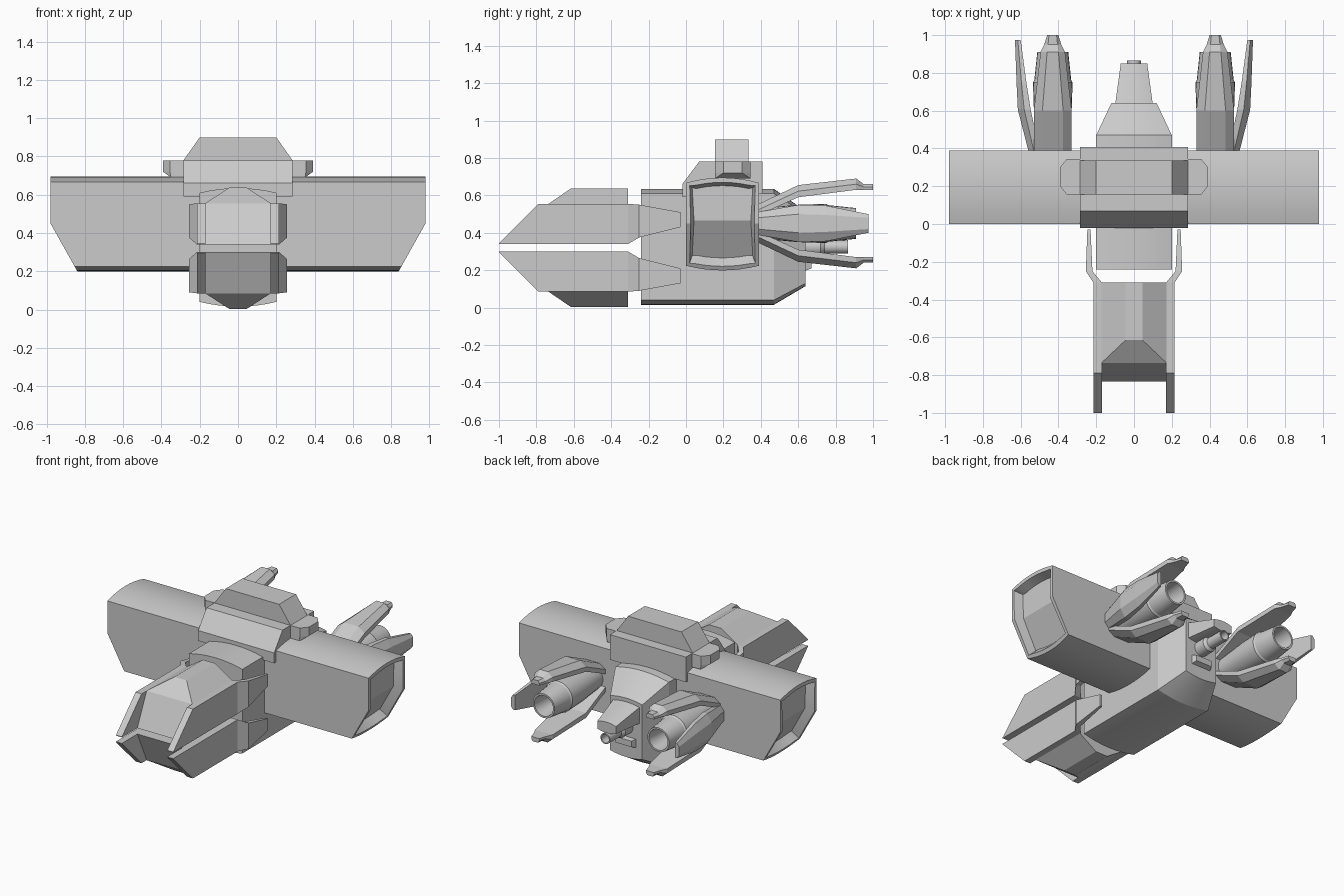
import bpy, bmesh, math
from mathutils import Matrix, Vector

cube = bpy.data.objects.get("Cube")
if cube:
    bpy.data.objects.remove(cube)

GREY = (0.6, 0.6, 0.6, 1)
hull_grey = bpy.data.materials.new("hull_grey")
hull_grey.use_nodes = True
hull_grey.diffuse_color = GREY
hull_grey.node_tree.nodes["Principled BSDF"].inputs["Base Color"].default_value = GREY


def finish(name, bm, smooth=True):
    bmesh.ops.recalc_face_normals(bm, faces=bm.faces)
    mesh = bpy.data.meshes.new(name)
    bm.to_mesh(mesh)
    bm.free()
    mesh.materials.append(hull_grey)
    ob = bpy.data.objects.new(name, mesh)
    bpy.context.collection.objects.link(ob)
    if smooth:
        bpy.ops.object.select_all(action='DESELECT')
        ob.select_set(True)
        bpy.context.view_layer.objects.active = ob
        bpy.ops.object.shade_smooth_by_angle(angle=math.radians(20))
    return ob


def loft(name, rings, matrix=None, caps=True, smooth=False):
    """Skin a row of closed rings that share a point count."""
    bm = bmesh.new()
    rows = [[bm.verts.new(p) for p in ring] for ring in rings]
    n = len(rows[0])
    for a, b in zip(rows, rows[1:]):
        for i in range(n):
            j = (i + 1) % n
            bm.faces.new((a[i], a[j], b[j], b[i]))
    if caps:
        bm.faces.new(rows[0])
        bm.faces.new(rows[-1])
    if matrix:
        bm.transform(matrix)
    return finish(name, bm, smooth)


def hull(name, points):
    """Convex block around a few corner points."""
    bm = bmesh.new()
    for p in points:
        bm.verts.new(p)
    bmesh.ops.convex_hull(bm, input=bm.verts)
    bmesh.ops.dissolve_limit(bm, angle_limit=0.01, verts=bm.verts, edges=bm.edges)
    return finish(name, bm, False)


def both(points):
    return [(s * x, y, z) for x, y, z in points for s in (-1, 1)]


def arc(half, z_edge, z_mid, n=8):
    """Shallow bow from -half to +half."""
    return [(half * t, z_edge + (z_mid - z_edge) * (1 - t * t))
            for t in (2 * i / n - 1 for i in range(n + 1))]


def bowed(half, lo, hi, bow):
    return arc(half, hi, hi + bow) + arc(half, lo, lo - bow)[::-1]


# Wing: bowed box with cut lower corners and recessed ends
MID = 0.45
top = arc(0.195, 0.667, 0.695)
bottom = arc(0.195, 0.224, 0.199)[::-1]
section = top + [(0.195, MID)] + bottom + [(-0.195, MID)]
bm = bmesh.new()
ends = []
for s in (-1, 1):
    ends.append([bm.verts.new((s * (0.98 - max(0, MID - z) * 0.56), y + 0.195, z))
                 for y, z in section])
count, nt = len(section), len(top)
for i in range(count):
    j = (i + 1) % count
    bm.faces.new((ends[0][i], ends[0][j], ends[1][j], ends[1][i]))
caps = []
for e in ends:
    caps.append(bm.faces.new(e[:nt + 1] + [e[-1]]))
    caps.append(bm.faces.new(e[nt:]))
bmesh.ops.recalc_face_normals(bm, faces=bm.faces)
bmesh.ops.inset_region(bm, faces=caps, thickness=0.025, depth=0)
bmesh.ops.inset_region(bm, faces=caps, thickness=0.018, depth=-0.06)
finish("wing", bm)

# Central body with tapered stern
body_rows = [(-0.24, 0.2, 0.04, 0.61, 0.025), (0.47, 0.2, 0.04, 0.61, 0.025),
             (0.64, 0.12, 0.13, 0.5, 0.015)]
loft("body", [[(x, y, z) for x, z in bowed(w, lo, hi, b)]
              for y, w, lo, hi, b in body_rows], smooth=True)

# Stern hoods and small tail nozzle
loft("tail_hood", [[(x, y, z) for x, z in bowed(w, lo, hi, 0.012)]
                   for y, w, lo, hi in [(0.63, 0.1, 0.37, 0.48), (0.85, 0.07, 0.37, 0.42)]],
     smooth=True)
hull("tail_lower_hood", both([(0.08, 0.62, 0.19), (0.08, 0.62, 0.26),
                              (0.06, 0.67, 0.21), (0.06, 0.67, 0.25)]))


def nozzle(name, profile, x, z, n=24):
    rings = [[(x + r * math.cos(math.tau * i / n), y, z + r * math.sin(math.tau * i / n))
              for i in range(n)] for y, r in profile]
    return loft(name, rings, smooth=True)


nozzle("tail_nozzle", [(0.62, 0.05), (0.72, 0.05), (0.74, 0.036), (0.865, 0.036),
                       (0.865, 0.028), (0.78, 0.024)], 0, 0.325)

# Dorsal housing, raised cap and side pods
hull("dorsal_housing", both([(0.285, -0.02, 0.59), (0.285, -0.02, 0.66), (0.285, 0.07, 0.78),
                             (0.285, 0.408, 0.78), (0.285, 0.408, 0.61)]))
hull("dorsal_cap", both([(0.285, y, 0.78) for y in (0.155, 0.335)] +
                        [(0.2, y, 0.9) for y in (0.155, 0.335)]))
for s, side in ((1, "left"), (-1, "right")):
    pod = [(0.27, 0.155), (0.355, 0.155), (0.392, 0.2), (0.392, 0.3), (0.355, 0.345), (0.27, 0.345)]
    hull("dorsal_pod_" + side,
         [(s * x, y, z) for x, y in pod for z in (0.72, 0.78)] +
         [(s * min(x, 0.35), y, 0.69) for x, y in pod])

# Nose: upper and lower halves mirrored about a gap, with side plates and arms
plate_rows = [(-1, 0.34, 0.344, 0.17, 0.215), (-0.79, 0.34, 0.555, 0.17, 0.215),
              (-0.31, 0.34, 0.555, 0.17, 0.215), (-0.25, 0.375, 0.55, 0.22, 0.255),
              (-0.03, 0.43, 0.51, 0.23, 0.247)]
for level, flip in (("upper", 1), ("lower", -1)):
    def fz(z):
        return 0.32 + flip * (z - 0.32)
    hull("nose_" + level, both([(0.172, -0.835, fz(0.34)), (0.172, -0.735, fz(0.555)),
                                (0.045, -0.615, fz(0.637)), (0.172, -0.31, fz(0.34)),
                                (0.172, -0.31, fz(0.555)), (0.045, -0.31, fz(0.637))]))
    for s, side in ((1, "left"), (-1, "right")):
        loft(f"nose_plate_{level}_{side}",
             [[(s * a, y, fz(lo)), (s * b, y, fz(lo)), (s * b, y, fz(hi)), (s * a, y, fz(hi))]
              for y, lo, hi, a, b in plate_rows])

# Engines: nozzle wrapped by top, bottom and outer shrouds
# rows: y, inner radius, outer radius, half width, half ridge width
tall_rows = [(0.38, 0.04, 0.1, 0.1, 0.055), (0.6, 0.14, 0.205, 0.1, 0.055),
             (0.91, 0.18, 0.24, 0.065, 0.03), (0.95, 0.18, 0.21, 0.045, 0.025),
             (1, 0.18, 0.21, 0.03, 0.02)]
outer_rows = [(0.38, 0.07, 0.127, 0.06, 0.03), (0.605, 0.117, 0.185, 0.1, 0.05),
              (0.75, 0.14, 0.192, 0.095, 0.045), (0.975, 0.17, 0.2, 0.05, 0.03)]


def shroud(name, rows, matrix):
    rings = []
    for y, a, b, w, ridge in rows:
        m = a + (b - a) * 0.5
        rings.append([(-w, y, a), (-w, y, m), (-ridge, y, b),
                      (ridge, y, b), (w, y, m), (w, y, a)])
    loft(name, rings, matrix)


for s, side in ((1, "left"), (-1, "right")):
    place = Matrix.Translation(Vector((s * 0.43, 0, MID)))
    nozzle("engine_nozzle_" + side, [(0.38, 0.08), (0.6, 0.1), (0.75, 0.105), (0.76, 0.098),
                                     (0.91, 0.082), (0.91, 0.07), (0.74, 0.055)], s * 0.43, MID)
    for part, turn, rows in (("top", 0, tall_rows), ("bottom", math.pi, tall_rows),
                             ("outer", s * math.pi / 2, outer_rows)):
        shroud(f"engine_shroud_{part}_{side}", rows, place @ Matrix.Rotation(turn, 4, 'Y'))
